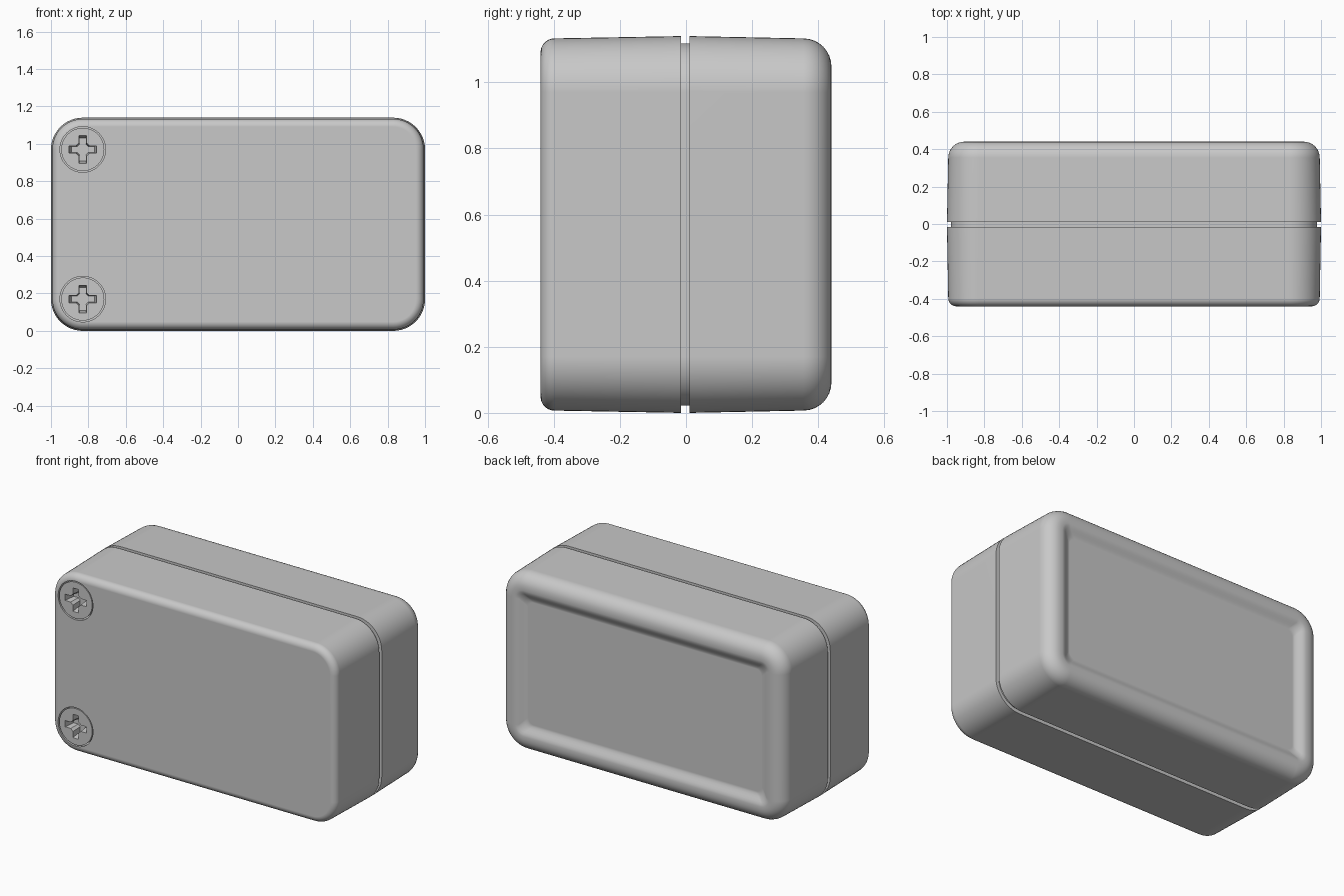
import bpy, bmesh, math
from mathutils import Vector

cube = bpy.data.objects.get("Cube")
if cube:
    bpy.data.objects.remove(cube, do_unlink=True)

HALF_W, HALF_H, CORNER = 1.0, 0.57, 0.17
FRONT, BACK = -0.44, 0.44
DRAFT = 0.007

grey = bpy.data.materials.new("plain grey")
grey.use_nodes = True
grey.diffuse_color = (0.58, 0.58, 0.58, 1)
grey.node_tree.nodes["Principled BSDF"].inputs["Base Color"].default_value = (0.58, 0.58, 0.58, 1)


def loft(name, rings):
    """Skin a list of closed rings of points and cap both ends."""
    bm = bmesh.new()
    loops = [[bm.verts.new(p) for p in ring] for ring in rings]
    n = len(loops[0])
    for a, b in zip(loops, loops[1:]):
        for i in range(n):
            j = (i + 1) % n
            bm.faces.new((a[i], a[j], b[j], b[i]))
    bm.faces.new(loops[0])
    bm.faces.new(loops[-1])
    bmesh.ops.recalc_face_normals(bm, faces=bm.faces)
    mesh = bpy.data.meshes.new(name)
    bm.to_mesh(mesh)
    bm.free()
    mesh.materials.append(grey)
    obj = bpy.data.objects.new(name, mesh)
    bpy.context.collection.objects.link(obj)
    return obj


def activate(obj):
    bpy.ops.object.select_all(action='DESELECT')
    obj.select_set(True)
    bpy.context.view_layer.objects.active = obj


def rounded_ring(y, inset, steps=12):
    """Rounded rectangle facing the y axis, shrunk by the inset."""
    r = max(CORNER - inset, 0.04)
    w, h = HALF_W - inset - r, HALF_H - inset - r
    pts = []
    for k, (sx, sz) in enumerate([(1, 1), (-1, 1), (-1, -1), (1, -1)]):
        for i in range(steps + 1):
            a = math.pi / 2 * (k + i / steps)
            pts.append(Vector((sx * w + r * math.cos(a), y, HALF_H + sz * h + r * math.sin(a))))
    return pts


def circle_ring(cx, cz, y, r, n=48):
    return [Vector((cx + r * math.cos(math.tau * i / n), y, cz + r * math.sin(math.tau * i / n)))
            for i in range(n)]


def cross_ring(cx, cz, y, scale):
    """Cross outline with chamfered inner corners."""
    arm = [(0.075, -0.02), (0.075, 0.02), (0.036, 0.02), (0.02, 0.036)]
    pts = []
    for k in range(4):
        c, s = math.cos(k * math.pi / 2), math.sin(k * math.pi / 2)
        pts += [Vector((cx + scale * (c * x - s * z), y, cz + scale * (s * x + c * z))) for x, z in arm]
    return pts


def cut(obj, cutter):
    mod = obj.modifiers.new("cut", 'BOOLEAN')
    mod.object, mod.operation, mod.solver = cutter, 'DIFFERENCE', 'EXACT'
    activate(obj)
    bpy.ops.object.modifier_apply(modifier=mod.name)
    bpy.data.objects.remove(cutter, do_unlink=True)


def finish(obj):
    activate(obj)
    bpy.ops.object.shade_smooth_by_angle(angle=math.radians(30))
    mod = obj.modifiers.new("flat face normals", 'WEIGHTED_NORMAL')
    mod.keep_sharp = True


def fillet(y_end, direction, r, steps=8):
    """Profile of a rounded edge running from the side wall to an end face."""
    out = []
    for i in range(steps + 1):
        a = math.pi / 2 * i / steps
        out.append((y_end - direction * r * (1 - math.sin(a)), DRAFT + r * (1 - math.cos(a))))
    return out


# Front shell with a tight rounded edge
front_profile = [(-0.015, 0.0)] + fillet(FRONT, -1, 0.042)
front_shell = loft("front_shell", [rounded_ring(*p) for p in front_profile])

# Back shell with a fat rounded rim and a shallow recessed panel
back_profile = [(0.01, 0.0)] + fillet(BACK, 1, 0.085)
for i in range(7):
    t = i / 6
    back_profile.append((BACK - 0.03 * t * t * (3 - 2 * t), 0.108 + 0.075 * t))
back_shell = loft("back_shell", [rounded_ring(*p) for p in back_profile])

# Core visible in the seam between the shells
seam_core = loft("seam_core", [rounded_ring(-0.03, 0.022), rounded_ring(0.025, 0.022)])

# Two cross-head screws, set flush in round holes
for label, z in (("upper", 0.97), ("lower", 0.17)):
    x = -0.83
    hole = loft("hole_cutter", [circle_ring(x, z, y, 0.122) for y in (FRONT - 0.1, FRONT + 0.08)])
    cut(front_shell, hole)
    screw = loft(label + "_screw", [circle_ring(x, z, y, 0.115) for y in (FRONT + 0.002, FRONT + 0.12)])
    socket = loft("socket_cutter", [cross_ring(x, z, FRONT - 0.02, 1.04),
                                    cross_ring(x, z, FRONT + 0.07, 0.82)])
    cut(screw, socket)
    finish(screw)

for part in (front_shell, back_shell, seam_core):
    finish(part)
